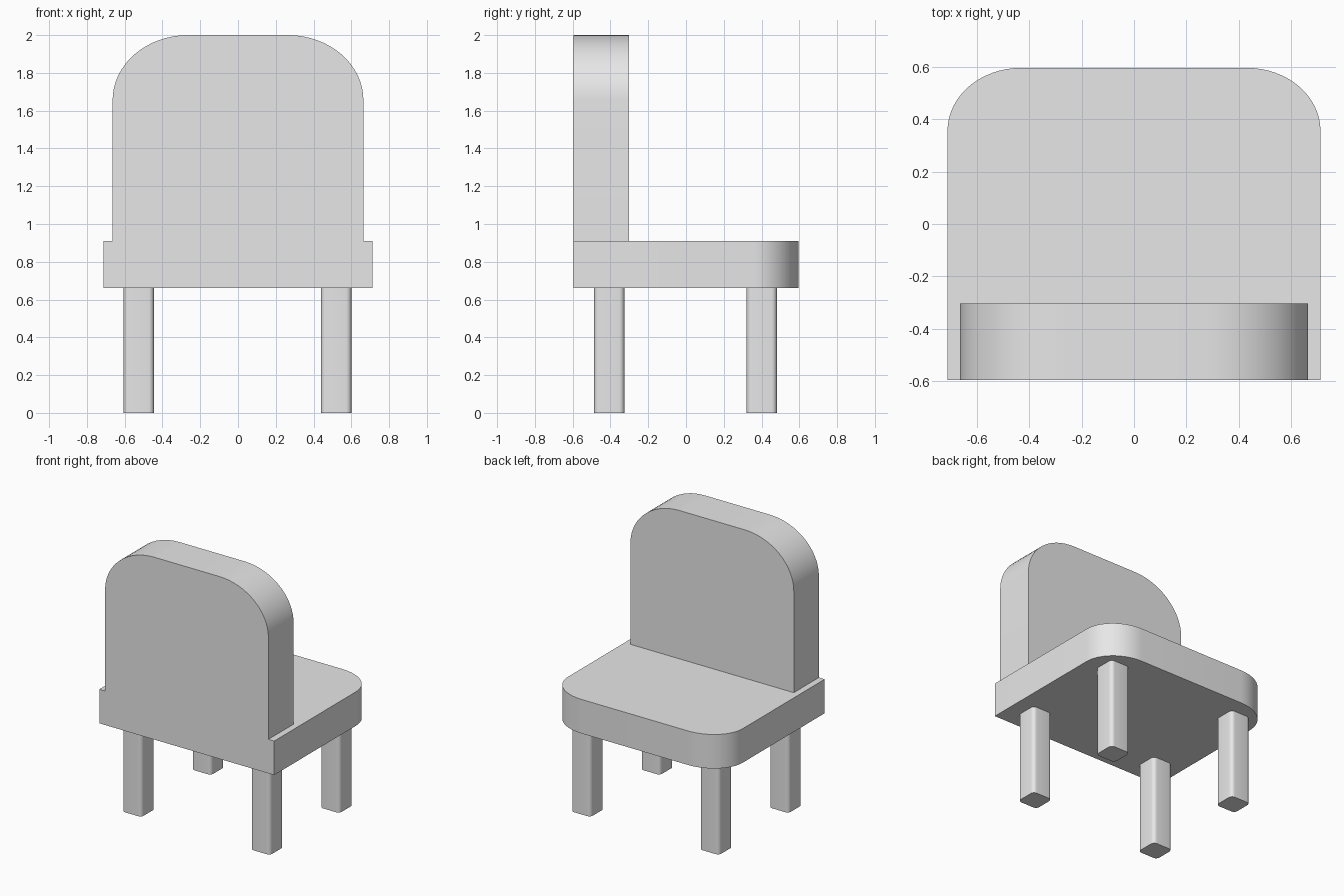
import bpy
import bmesh
from math import cos, sin, pi, radians
from mathutils import Vector

old = bpy.data.objects.get("Cube")
if old:
    bpy.data.objects.remove(old, do_unlink=True)

grey = bpy.data.materials.new("light grey")
grey.use_nodes = True
grey.diffuse_color = (0.8, 0.8, 0.8, 1)
grey.node_tree.nodes["Principled BSDF"].inputs["Base Color"].default_value = (0.8, 0.8, 0.8, 1)


def outline(half_w, low, high, rx, ry, round_bottom=False, steps=16):
    """Counter-clockwise rectangle with elliptical corners at the top, optionally all round."""
    pts = []
    for i, (sx, sy) in enumerate([(1, 1), (-1, 1), (-1, -1), (1, -1)]):
        edge = high if sy > 0 else low
        if sy < 0 and not round_bottom:
            pts.append((sx * half_w, edge))
            continue
        for k in range(steps + 1):
            a = (i + k / steps) * pi / 2
            pts.append((sx * (half_w - rx) + rx * cos(a), edge - sy * ry + ry * sin(a)))
    return pts


def extrude_part(name, points, offset, location=(0, 0, 0)):
    """Extrude a list of 3D points along the offset into a closed, edge-sharp solid."""
    bm = bmesh.new()
    face = bm.faces.new([bm.verts.new(p) for p in points])
    result = bmesh.ops.extrude_face_region(bm, geom=[face], use_keep_orig=True)
    top = [g for g in result["geom"] if isinstance(g, bmesh.types.BMVert)]
    bmesh.ops.translate(bm, verts=top, vec=Vector(offset))
    bmesh.ops.recalc_face_normals(bm, faces=bm.faces[:])
    mesh = bpy.data.meshes.new(name)
    bm.to_mesh(mesh)
    bm.free()
    obj = bpy.data.objects.new(name, mesh)
    obj.location = location
    mesh.materials.append(grey)
    bpy.context.collection.objects.link(obj)
    bpy.ops.object.select_all(action='DESELECT')
    obj.select_set(True)
    bpy.context.view_layer.objects.active = obj
    bpy.ops.object.shade_smooth_by_angle(angle=radians(30))
    return obj


# Seat slab, rounded at the open end
seat = outline(0.711, -0.595, 0.595, 0.28, 0.24)
extrude_part("seat", [(x, y, 0.66) for x, y in seat], (0, 0, 0.25))

# Upright backrest with rounded upper corners
back = outline(0.664, 0.91, 2.0, 0.40, 0.345)
extrude_part("backrest", [(x, -0.595, z) for x, z in back], (0, 0.292, 0))

# Four square legs with softened edges
leg = outline(0.08, -0.08, 0.08, 0.028, 0.028, round_bottom=True, steps=6)
for side, x in (("left", 0.52), ("right", -0.525)):
    for end, y in (("back", 0.401), ("front", -0.406)):
        extrude_part(f"{end}_{side}_leg", [(px, py, 0) for px, py in leg],
                     (0, 0, 0.66), (x, y, 0))
